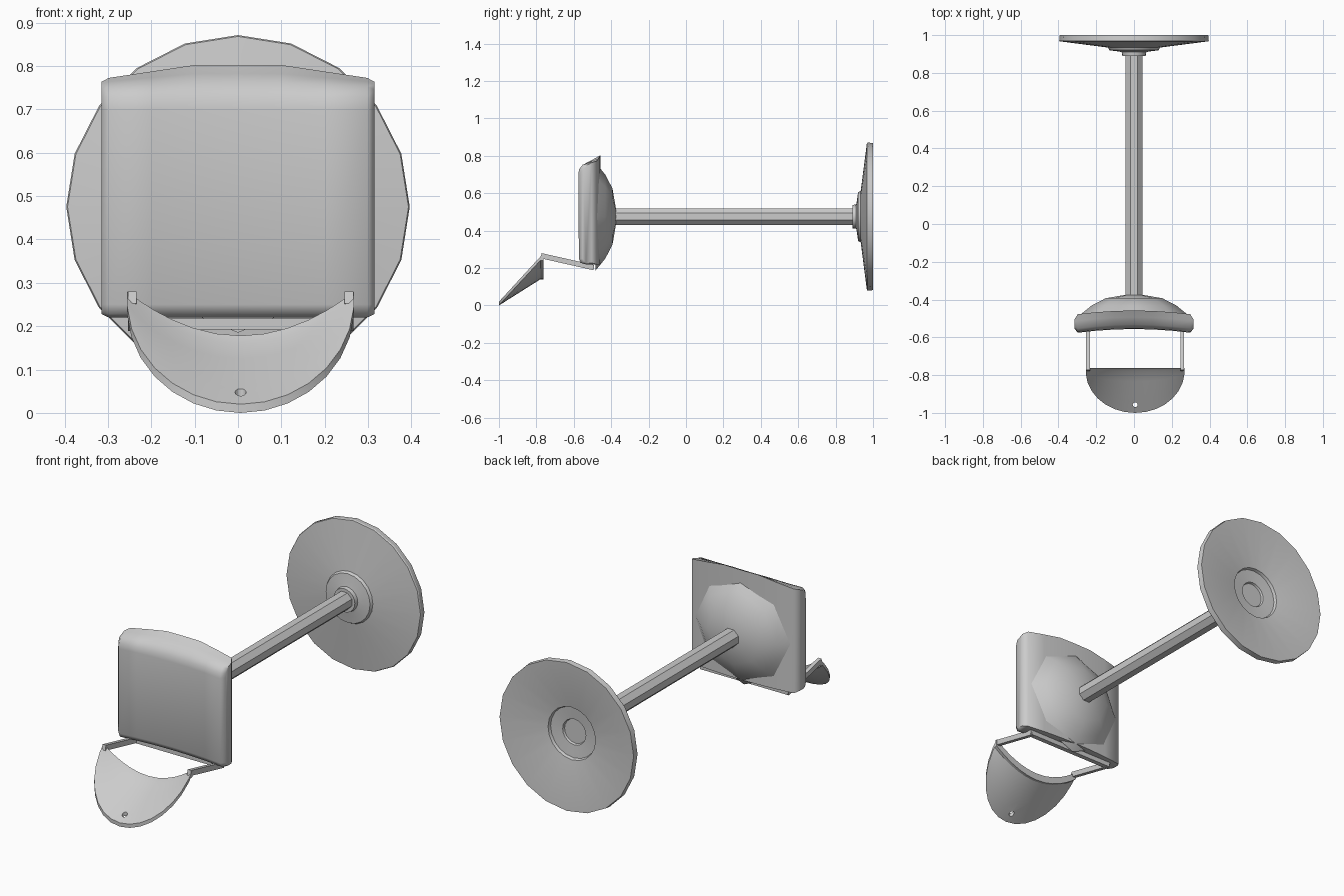
import bpy, bmesh, math
from mathutils import Vector

if "Cube" in bpy.data.objects:
    bpy.data.objects.remove(bpy.data.objects["Cube"])

AXIS_Z = 0.475   # height of the horizontal pole axis


def make(name, verts, faces, angle=30):
    bm = bmesh.new()
    vs = [bm.verts.new(v) for v in verts]
    for f in faces:
        bm.faces.new([vs[i] for i in f])
    bmesh.ops.remove_doubles(bm, verts=bm.verts, dist=1e-5)
    bmesh.ops.recalc_face_normals(bm, faces=bm.faces)
    me = bpy.data.meshes.new(name)
    bm.to_mesh(me)
    bm.free()
    ob = bpy.data.objects.new(name, me)
    bpy.context.collection.objects.link(ob)
    bpy.ops.object.select_all(action='DESELECT')
    ob.select_set(True)
    bpy.context.view_layer.objects.active = ob
    bpy.ops.object.shade_smooth_by_angle(angle=math.radians(angle))
    return ob


def loft(name, loops, angle=30):
    """Skin equal-length closed loops and cap both ends."""
    n = len(loops[0])
    verts = [p for lp in loops for p in lp]
    faces = [(k * n + i, k * n + (i + 1) % n, (k + 1) * n + (i + 1) % n, (k + 1) * n + i)
             for k in range(len(loops) - 1) for i in range(n)]
    faces += [tuple(range(n)), tuple(range(len(verts) - n, len(verts)))]
    return make(name, verts, faces, angle)


def lathe(name, profile, n, turn=0.0, angle=30):
    """Turn (radius, y) points around the pole axis."""
    ring = [2 * math.pi * (i + turn) / n for i in range(n)]
    return loft(name, [[(r * math.cos(a), y, AXIS_Z + r * math.sin(a)) for a in ring]
                       for r, y in profile], angle)


def bar(name, a, b, w, h):
    """Square bar between two points."""
    a, b = Vector(a), Vector(b)
    d = (b - a).normalized()
    side = d.cross(Vector((0, 0, 1))).normalized()
    up = side.cross(d)
    return loft(name, [[p + side * sx * w / 2 + up * sz * h / 2
                        for sx, sz in ((-1, -1), (1, -1), (1, 1), (-1, 1))] for p in (a, b)])


# Dished wall disc: stepped hub in front, hollow cone with steps behind
lathe("base_disc", [(0.04, 0.89), (0.062, 0.89), (0.065, 0.91), (0.08, 0.913), (0.13, 0.92),
                    (0.137, 0.934), (0.393, 0.967), (0.396, 0.973), (0.393, 1.0), (0.387, 1.0),
                    (0.139, 0.957), (0.134, 0.942), (0.068, 0.936), (0.064, 0.925)], 20)

# Octagonal pole
lathe("pole", [(0.048, -0.39), (0.048, 0.91)], 8, 0.5)

# Domed mount behind the panel
lathe("dome_mount", [(0.29, -0.485), (0.225, -0.432), (0.15, -0.393), (0.045, -0.375)], 8, 0, 40)

# Bowed panel: one yz section, narrowed at the side edges
FULL = [(-.578, .70), (-.574, .728), (-.555, .752), (-.515, .764), (-.48, .772),
        (-.48, .22), (-.54, .22), (-.565, .228), (-.575, .25)]
EDGE = [(-.553, .70), (-.551, .725), (-.543, .745), (-.515, .757), (-.505, .763),
        (-.505, .228), (-.535, .228), (-.547, .235), (-.553, .25)]
LIFT = [0, 0, 0.01, 0.018, 0.03, 0, 0, 0, 0]
loops = []
for x in (-.315, -.298, -.2, -.1, 0, .1, .2, .298, .315):
    bow = 1 - (x / 0.315) ** 2
    rise = min(1, (0.3 - min(abs(x), 0.3)) / 0.2)
    section = EDGE if abs(x) > 0.31 else FULL
    loops.append([(x, y + 0.022 * bow, z + l * rise) for (y, z), l in zip(section, LIFT)])
loft("panel", loops, 60)

# Hinge bar under the panel and the two arms
CX = 0.006
bar("hinge_bar", (CX - 0.255, -0.505, 0.205), (CX + 0.255, -0.505, 0.205), 0.025, 0.025)
for s, side in ((-1, "left"), (1, "right")):
    x = CX + s * 0.25
    bar("arm_" + side, (x, -0.495, 0.203), (x, -0.775, 0.266), 0.02, 0.028)

# Scoop-shaped visor: ruled between a lipped, sagging back edge and a round front rim
N, ROWS, THICK = 14, 4, 0.02
loops = []
for i in range(N + 1):
    t = math.radians(4 + 172 * i / N)
    s, x = math.sin(t), CX - 0.262 * math.cos(t)
    z0, z1 = 0.262 - 0.102 * s * s, 0.262 - 0.242 * s
    top = []
    for k in range(ROWS + 1):
        f = k / ROWS
        top.append((x, -0.778 - 0.222 * s * f, z0 + (z1 - z0) * f))
    under = [(px, y, z - THICK) for px, y, z in reversed(top)]
    loops.append(top + under + [(x, -0.762, z0 - THICK), (x, -0.762, z0 + 0.018)])
visor = loft("visor", loops)

# Round hole near the visor tip
bpy.ops.mesh.primitive_cylinder_add(vertices=12, radius=0.013, depth=0.3, location=(CX, -0.957, 0.05))
cutter = bpy.context.object
cutter.name = "hole_cutter"
cutter.hide_render = True
mod = visor.modifiers.new("hole", 'BOOLEAN')
mod.operation = 'DIFFERENCE'
mod.solver = 'EXACT'
mod.object = cutter
bpy.context.view_layer.objects.active = visor
bpy.ops.object.modifier_apply(modifier=mod.name)
bpy.data.objects.remove(cutter)
